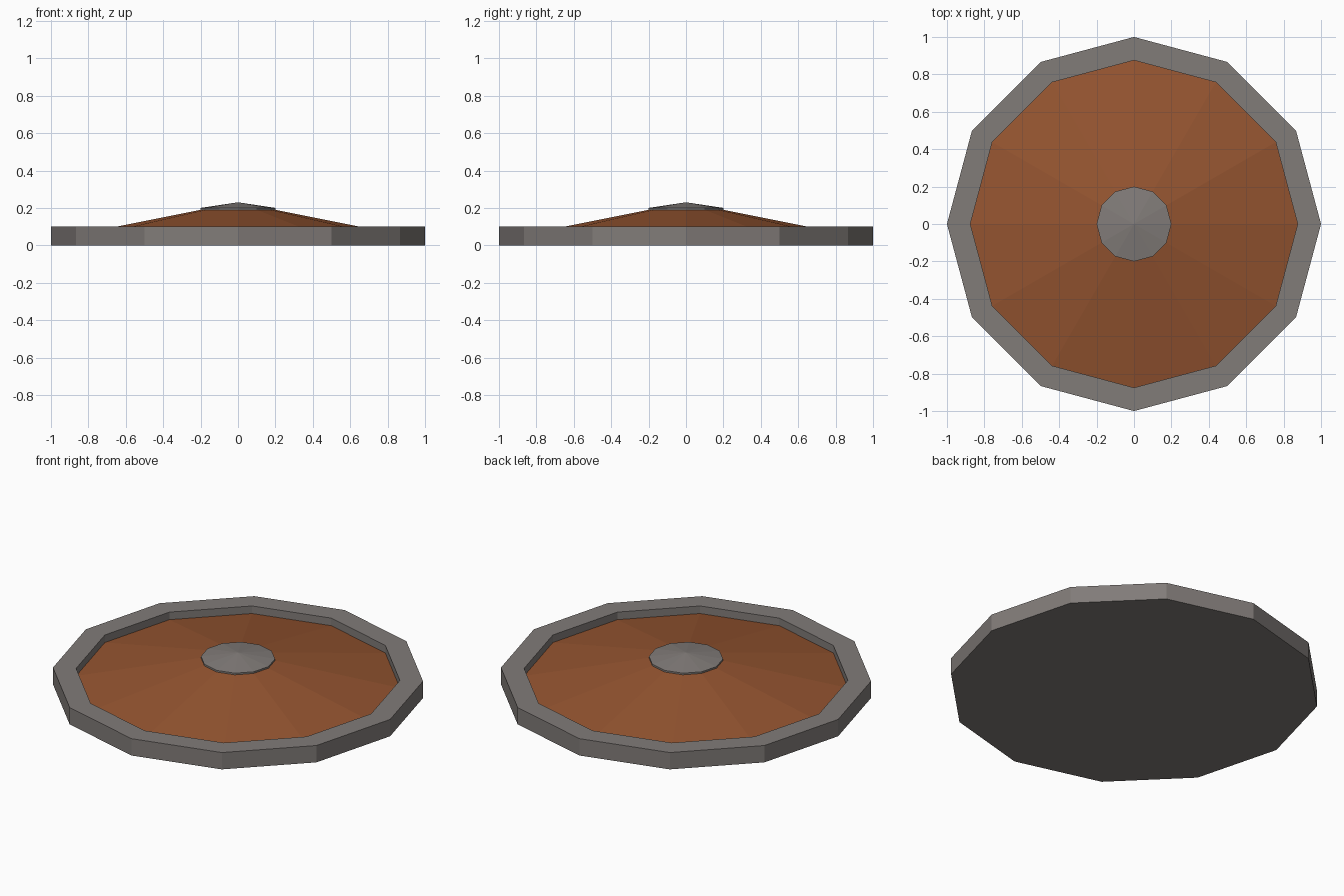
import bpy, bmesh
from math import cos, sin, tau

if "Cube" in bpy.data.objects:
    bpy.data.objects.remove(bpy.data.objects["Cube"])

SIDES = 12


def lathe(name, profile, color=None):
    """Revolve (radius, z) points into a flat-faced 12-sided part."""
    bm = bmesh.new()
    rings = []
    for r, z in profile:
        if r == 0:
            rings.append([bm.verts.new((0, 0, z))] * SIDES)
        else:
            rings.append([bm.verts.new((r * cos(tau * i / SIDES), r * sin(tau * i / SIDES), z))
                          for i in range(SIDES)])
    for a, b in zip(rings, rings[1:]):
        for i in range(SIDES):
            j = (i + 1) % SIDES
            corners = dict.fromkeys((a[i], a[j], b[j], b[i]))
            bm.faces.new(list(corners))
    bmesh.ops.recalc_face_normals(bm, faces=bm.faces)
    mesh = bpy.data.meshes.new(name)
    bm.to_mesh(mesh)
    bm.free()
    obj = bpy.data.objects.new(name, mesh)
    bpy.context.collection.objects.link(obj)
    if color:
        mat = bpy.data.materials.new(name + "_color")
        mat.diffuse_color = color
        mat.use_nodes = True
        mat.node_tree.nodes["Principled BSDF"].inputs["Base Color"].default_value = mat.diffuse_color
        mesh.materials.append(mat)
    return obj


# Base tray: flat underside, raised rim and recessed floor
lathe("base_rim", [(0, 0), (1, 0), (1, 0.1), (0.875, 0.1), (0.875, 0.055), (0, 0.055)],
      (0.22, 0.20, 0.19, 1))

# Shallow rust-coloured cone filling the tray
lathe("sloped_cover", [(0, 0.055), (0.875, 0.055), (0.2, 0.19), (0, 0.19)],
      (0.30, 0.09, 0.03, 1))

# Small pointed cap in the middle
lathe("center_cap", [(0, 0.19), (0.2, 0.19), (0.2, 0.2), (0, 0.23)],
      (0.22, 0.20, 0.19, 1))
